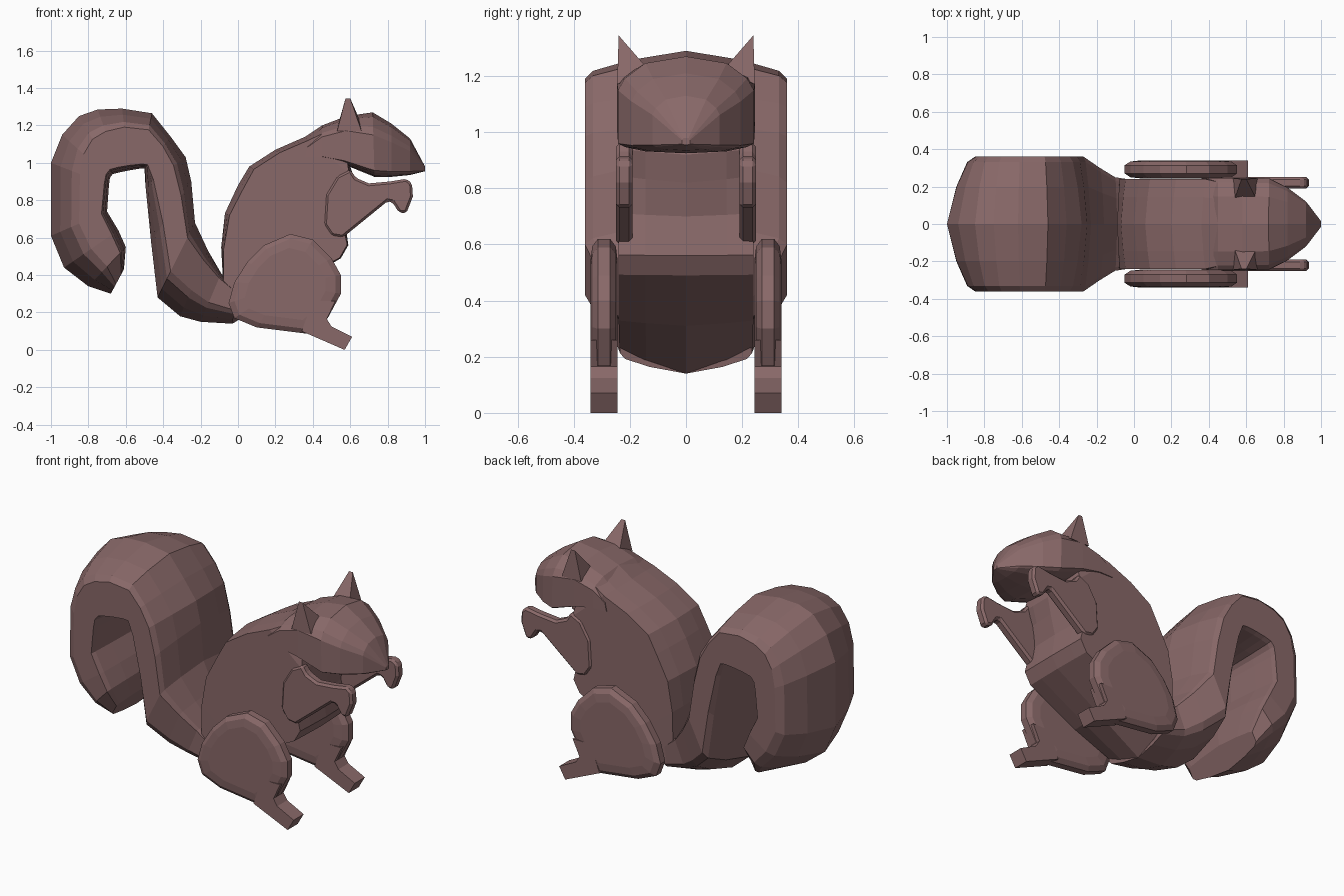
import bpy, bmesh
from mathutils import Vector

fur = bpy.data.materials.new("fur")
fur.diffuse_color = (0.25, 0.14, 0.14, 1)


def finish(name, bm):
    bmesh.ops.remove_doubles(bm, verts=bm.verts, dist=0.0005)
    bmesh.ops.recalc_face_normals(bm, faces=bm.faces)
    me = bpy.data.meshes.new(name)
    bm.to_mesh(me)
    bm.free()
    me.materials.append(fur)
    ob = bpy.data.objects.new(name, me)
    bpy.context.collection.objects.link(ob)
    return ob


def skin(name, loops):
    """Join equal-sized point loops with quads and cap both ends."""
    bm = bmesh.new()
    rows = [[bm.verts.new(p) for p in loop] for loop in loops]
    n = len(rows[0])
    for a, b in zip(rows, rows[1:]):
        for i in range(n):
            j = (i + 1) % n
            bm.faces.new((a[i], a[j], b[j], b[i]))
    bm.faces.new(rows[0])
    bm.faces.new(rows[-1])
    return finish(name, bm)


def loft(name, rings, curve):
    """Ring: outer x, z, inner x, z, half width, outer and inner dome depth.
    Curve: (fraction of dome depth, width factor) from ridge to flat side."""
    loops = []
    for px, pz, qx, qz, w, do, di in rings:
        half = [(do * f, s) for f, s in curve]
        half += [(1 - di * f, s) for f, s in reversed(curve)]
        full = half + [(t, -s) for t, s in reversed(half[1:-1])]
        loops.append([(px + (qx - px) * t, s * w, pz + (qz - pz) * t)
                      for t, s in full])
    return skin(name, loops)


def plate(name, outline, y, layers):
    """Rounded slab on both sides; layers are (y offset, scale about centre)."""
    cx = sum(p[0] for p in outline) / len(outline)
    cz = sum(p[1] for p in outline) / len(outline)
    for side, label in ((-1, "right"), (1, "left")):
        skin(f"{label}_{name}",
             [[(cx + (x - cx) * k, side * (y + d), cz + (z - cz) * k)
               for x, z in outline] for d, k in layers])


def slab(name, outline, y, half, chamfer=0):
    """Flat slab on both sides, with optional chamfered rims."""
    for side, label in ((-1, "right"), (1, "left")):
        ob = skin(f"{label}_{name}", [[(x, side * (y + d), z) for x, z in outline]
                                      for d in (-half, half)])
        if chamfer:
            mod = ob.modifiers.new("chamfer", "BEVEL")
            mod.width = chamfer
            mod.segments = 1


dome = [(0, 0), (0.33, 0.55), (0.72, 0.92), (1, 1)]

# Bushy tail: base, rise, over the top and curling back in
loft("tail", [
    (0.00, 0.32, -0.03, 0.14, 0.235, 0.1, 0.4),
    (-0.09, 0.41, -0.20, 0.15, 0.25, 0.1, 0.4),
    (-0.16, 0.53, -0.31, 0.18, 0.30, 0.15, 0.4),
    (-0.23, 0.68, -0.43, 0.28, 0.36, 0.2, 0.35),
    (-0.25, 0.90, -0.465, 0.58, 0.36, 0.25, 0.3),
    (-0.28, 1.03, -0.495, 0.88, 0.36, 0.3, 0.2),
    (-0.36, 1.14, -0.50, 0.97, 0.36, 0.3, 0.12),
    (-0.46, 1.265, -0.52, 0.97, 0.36, 0.3, 0.08),
    (-0.62, 1.29, -0.58, 0.96, 0.36, 0.3, 0.08),
    (-0.75, 1.285, -0.63, 0.95, 0.36, 0.35, 0.08),
    (-0.85, 1.25, -0.67, 0.94, 0.36, 0.4, 0.08),
    (-0.94, 1.15, -0.685, 0.92, 0.36, 0.45, 0.08),
    (-1.00, 1.00, -0.69, 0.88, 0.36, 0.5, 0.08),
    (-1.00, 0.61, -0.70, 0.74, 0.36, 0.5, 0.1),
    (-0.93, 0.44, -0.64, 0.64, 0.36, 0.5, 0.12),
    (-0.80, 0.34, -0.60, 0.55, 0.35, 0.5, 0.15),
    (-0.68, 0.30, -0.61, 0.43, 0.27, 0.4, 0.2),
], dome)

# Body
loft("body", [
    (-0.08, 0.36, -0.03, 0.14, 0.237, 0.02, 0.36),
    (-0.09, 0.55, 0.25, 0.31, 0.24, 0.04, 0.08),
    (-0.07, 0.73, 0.55, 0.49, 0.24, 0.04, 0.01),
    (0.00, 0.88, 0.59, 0.56, 0.24, 0.05, 0.01),
    (0.06, 0.98, 0.57, 0.70, 0.24, 0.05, 0.04),
    (0.20, 1.07, 0.60, 0.82, 0.24, 0.06, 0.1),
    (0.36, 1.14, 0.62, 0.92, 0.24, 0.08, 0.1),
    (0.45, 1.20, 0.60, 0.98, 0.22, 0.15, 0.1),
], [(0, 0), (0.5, 0.6), (1, 1)])

# Head with flat cheeks and a pointed nose
loft("head", [
    (0.38, 1.12, 0.36, 1.03, 0.244, 0.4, 0.05),
    (0.45, 1.20, 0.45, 1.025, 0.246, 0.35, 0.05),
    (0.58, 1.25, 0.57, 0.99, 0.246, 0.3, 0.08),
    (0.72, 1.27, 0.73, 0.925, 0.242, 0.35, 0.1),
    (0.82, 1.21, 0.82, 0.925, 0.195, 0.35, 0.1),
    (0.92, 1.13, 0.92, 0.935, 0.12, 0.35, 0.1),
    (1.00, 0.98, 1.00, 0.955, 0.015, 0.3, 0.1),
], [(0, 0), (0.2, 0.6), (0.65, 0.9), (1, 1)])

# Ears
for side, label in ((-1, "right"), (1, "left")):
    bm = bmesh.new()
    for x, y, z in ((0.53, 0.245, 1.17), (0.66, 0.245, 1.17), (0.65, 0.14, 1.23),
                    (0.54, 0.14, 1.22), (0.575, 0.24, 1.345), (0.60, 0.24, 1.345)):
        bm.verts.new(Vector((x, side * y, z)))
    bmesh.ops.convex_hull(bm, input=bm.verts)
    finish(f"{label}_ear", bm)

# Front legs with curled paws
slab("arm", [(0.46, 0.67), (0.50, 0.61), (0.56, 0.60), (0.80, 0.795), (0.825, 0.79),
             (0.86, 0.735), (0.90, 0.73), (0.935, 0.82), (0.93, 0.89),
             (0.90, 0.915), (0.81, 0.90), (0.70, 0.89), (0.63, 0.92),
             (0.60, 0.965), (0.53, 0.93), (0.47, 0.83)], 0.22, 0.03, 0.022)

# Haunches and feet
plate("haunch", [(-0.05, 0.25), (-0.02, 0.36), (0.05, 0.47), (0.14, 0.56),
                 (0.28, 0.62), (0.40, 0.59), (0.50, 0.49), (0.55, 0.40),
                 (0.55, 0.30), (0.48, 0.17), (0.38, 0.085), (0.10, 0.12),
                 (-0.02, 0.17)], 0.292,
      [(-0.048, 0.72), (-0.042, 0.9), (-0.022, 1), (0.022, 1), (0.042, 0.9), (0.048, 0.72)])
slab("foot", [(0.34, 0.10), (0.57, 0.0), (0.61, 0.07), (0.50, 0.125),
              (0.475, 0.165), (0.52, 0.26), (0.40, 0.26)], 0.292, 0.048)
